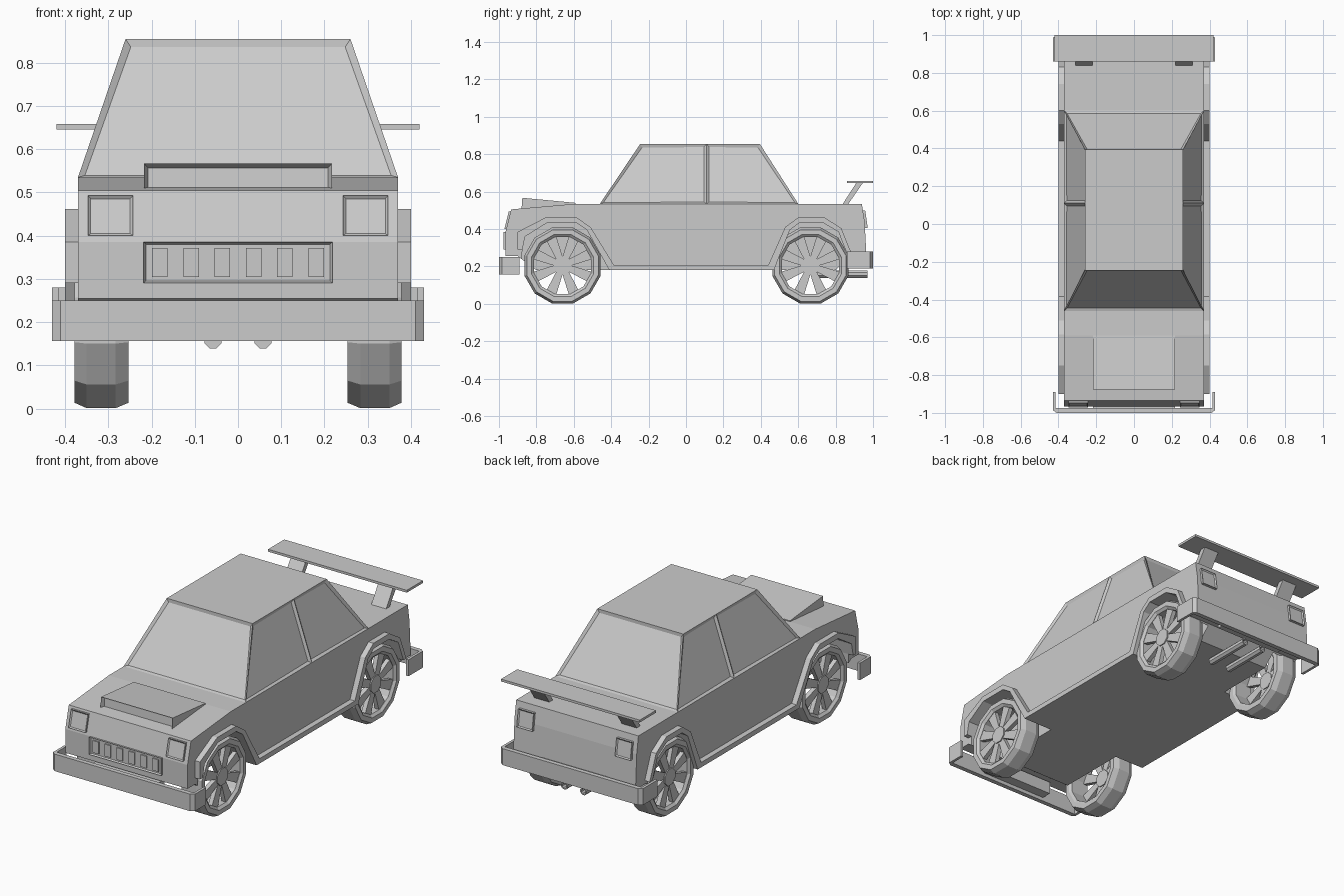
import bpy, bmesh
from math import sin, cos, pi
from mathutils import Vector

if "Cube" in bpy.data.objects:
    bpy.data.objects.remove(bpy.data.objects["Cube"])


def finish(name, bm, mirror=False):
    bmesh.ops.recalc_face_normals(bm, faces=bm.faces)
    me = bpy.data.meshes.new(name)
    bm.to_mesh(me)
    bm.free()
    ob = bpy.data.objects.new(name, me)
    bpy.context.collection.objects.link(ob)
    if mirror:
        ob.modifiers.new("mirror", 'MIRROR').use_mirror_merge = False
    return ob


def prism(name, pts, a, b, axis='x', mirror=False, inset=None):
    """Extrude an outline along x (points are y,z) or z (points are x,y).
    inset = (direction, margin, depth) frames the face looking that way."""
    bm = bmesh.new()
    put = (lambda p, t: (t, *p)) if axis == 'x' else (lambda p, t: (*p, t))
    lo = [bm.verts.new(put(p, a)) for p in pts]
    hi = [bm.verts.new(put(p, b)) for p in pts]
    bm.faces.new(lo)
    bm.faces.new(hi[::-1])
    n = len(pts)
    for i in range(n):
        j = (i + 1) % n
        bm.faces.new((lo[i], hi[i], hi[j], lo[j]))
    bmesh.ops.recalc_face_normals(bm, faces=bm.faces)
    if inset:
        d, margin, depth = inset
        f = max(bm.faces, key=lambda f: f.normal.dot(Vector(d)))
        bmesh.ops.inset_individual(bm, faces=[f], thickness=margin, depth=depth)
    return finish(name, bm, mirror)


def rect(y0, y1, z0, z1):
    return [(y0, z0), (y1, z0), (y1, z1), (y0, z1)]


FRONT, BACK = (0, -1, 0), (0, 1, 0)

# Body shell with wheel wells cut out
body = prism("body", [(-.965, .255), (-.965, .385), (-.935, .505), (-.59, .535),
                      (.94, .535), (.955, .44), (.965, .25), (.87, .25),
                      (.80, .18), (-.80, .18), (-.90, .255)], -.37, .37)
front_arch = [(-.875, .29), (-.86, .36), (-.745, .432), (-.585, .432), (-.53, .395), (-.41, .18)]
rear_arch = [(.47, .18), (.555, .395), (.605, .432), (.735, .432), (.815, .385), (.86, .27)]
wells = {"front_well_cutter": [(-.885, .1)] + front_arch + [(-.41, .1)],
         "rear_well_cutter": [(.47, .1)] + rear_arch + [(.88, .1)]}
for name, pts in wells.items():
    for s in (-1, 1):
        cutter = prism(name, pts, s * .22, s * .5)
        cutter.hide_render = True
        cutter.hide_set(True)
        mod = body.modifiers.new("well", 'BOOLEAN')
        mod.operation = 'DIFFERENCE'
        mod.solver = 'EXACT'
        mod.object = cutter

# Flared arches joined by the sill
outer = [(-.90, .29), (-.90, .385), (-.75, .462), (-.585, .462), (-.51, .41),
         (-.385, .207), (.44, .207), (.53, .41), (.60, .462), (.74, .462),
         (.83, .405), (.885, .27)]
prism("arch_and_sill_trim", outer + (front_arch + rear_arch)[::-1], .36, .40, mirror=True)

# Cabin with framed windows
bm = bmesh.new()
base = [bm.verts.new((x, y, .535)) for x, y in ((-.37, -.46), (.37, -.46), (.37, .60), (-.37, .60))]
roof = [bm.verts.new((x, y, .855)) for x, y in ((-.26, -.245), (.26, -.245), (.26, .395), (-.26, .395))]
bm.faces.new(base[::-1])
bm.faces.new(roof)
for i in range(4):
    j = (i + 1) % 4
    bm.faces.new((base[i], base[j], roof[j], roof[i]))
bm.normal_update()
sides = [f for f in bm.faces if abs(f.normal.x) > .5]
edges = {e for f in sides for e in f.edges}
bmesh.ops.bisect_plane(bm, geom=sides + list(edges) + base + roof, dist=1e-5,
                       plane_co=(0, .11, 0), plane_no=(0, 1, 0))
bm.normal_update()
glass = [f for f in bm.faces if abs(f.normal.z) < .9]
bmesh.ops.inset_individual(bm, faces=glass, thickness=.02, depth=-.01)
finish("cabin", bm)

# Hood scoop, lamps and grille
prism("hood_scoop", [(-.88, .50), (-.875, .567), (-.59, .54), (-.59, .52)], -.217, .217,
      inset=(FRONT, .012, -.02))
prism("headlight", [(-.971, .40), (-.948, .493), (-.90, .493), (-.90, .40)], .243, .347,
      mirror=True, inset=(FRONT, .009, -.006))
prism("taillight", [(.972, .405), (.958, .50), (.90, .50), (.90, .405)], .25, .345,
      mirror=True, inset=(BACK, .009, -.006))
prism("grille", rect(-.976, -.95, .29, .385), -.218, .218, inset=(FRONT, .007, -.009))
for i in range(6):
    x = -.181 + i * .0724
    prism("grille_bar", rect(-.974, -.95, .305, .371), x - .018, x + .018)

# Wrap-around bumpers with centre mounts
for name, s, leg, z0, z1 in (("front_bumper", 1, -.89, .157, .25), ("rear_bumper", -1, -.86, .19, .28)):
    half = [(.41, -1), (.43, -.985), (.43, leg), (.415, leg), (.415, -.975)]
    loop = half + [(-x, y) for x, y in half[::-1]]
    prism(name, [(x, y * s) for x, y in loop], z0, z1, axis='z')
    y0, y1 = sorted((-.98 * s, -.92 * s))
    prism(name + "_mount", rect(y0, y1, z0 + .02, z1 - .005), -.2, .2)

# Rear wing
prism("wing", rect(.86, 1.0, .645, .658), -.42, .42)
prism("wing_support", [(.835, .53), (.865, .53), (.945, .646), (.91, .646)], .22, .31, mirror=True)


def lathe(bm, profile, n, phase, y, z):
    """Spin closed (radius, x) outline about an x axis line."""
    rings = []
    for k in range(n):
        a = phase + 2 * pi * k / n
        rings.append([bm.verts.new((x, y + r * cos(a), z + r * sin(a))) for r, x in profile])
    for k in range(n):
        p, q = rings[k], rings[(k + 1) % n]
        for i in range(len(profile)):
            j = (i + 1) % len(profile)
            bm.faces.new((p[i], q[i], q[j], p[j]))


# Wheels: tyre ring, then hub and open spokes
for end, y in (("front", -.66), ("rear", .665)):
    zc = .205
    bm = bmesh.new()
    lathe(bm, [(.198, .253), (.211, .283), (.211, .35), (.198, .378), (.172, .378),
               (.158, .366), (.158, .262), (.172, .253)], 12, pi / 12, y, zc)
    finish(end + "_tyre", bm, True)
    bm = bmesh.new()
    hub = [(.0, .335), (.048, .335), (.048, .37), (.0, .37)]
    lathe(bm, hub, 8, pi / 8, y, zc)
    bmesh.ops.remove_doubles(bm, verts=bm.verts, dist=1e-4)
    finish(end + "_hub", bm, True)
    for k in range(8):
        a = 2 * pi * (k + .5) / 8
        u, v = (cos(a), sin(a)), (-sin(a), cos(a))
        pts = [(y + u[0] * r + v[0] * w, zc + u[1] * r + v[1] * w)
               for r, w in ((.03, -.017), (.163, -.029), (.163, .029), (.03, .017))]
        prism(end + "_spoke", pts, .34, .364, mirror=True)

# Twin exhaust pipes, open at the back
for s in (-1, 1):
    bm = bmesh.new()
    n = 8
    prof = [(.021, .70), (.021, .97), (.014, .97), (.014, .72)]
    rings = [[bm.verts.new((s * .058 + r * cos(2 * pi * (k + .5) / n), y, .159 + r * sin(2 * pi * (k + .5) / n)))
              for k in range(n)] for r, y in prof]
    for p, q in zip(rings, rings[1:]):
        for k in range(n):
            j = (k + 1) % n
            bm.faces.new((p[k], p[j], q[j], q[k]))
    bm.faces.new(rings[0])
    bm.faces.new(rings[-1])
    finish("exhaust_pipe", bm)
